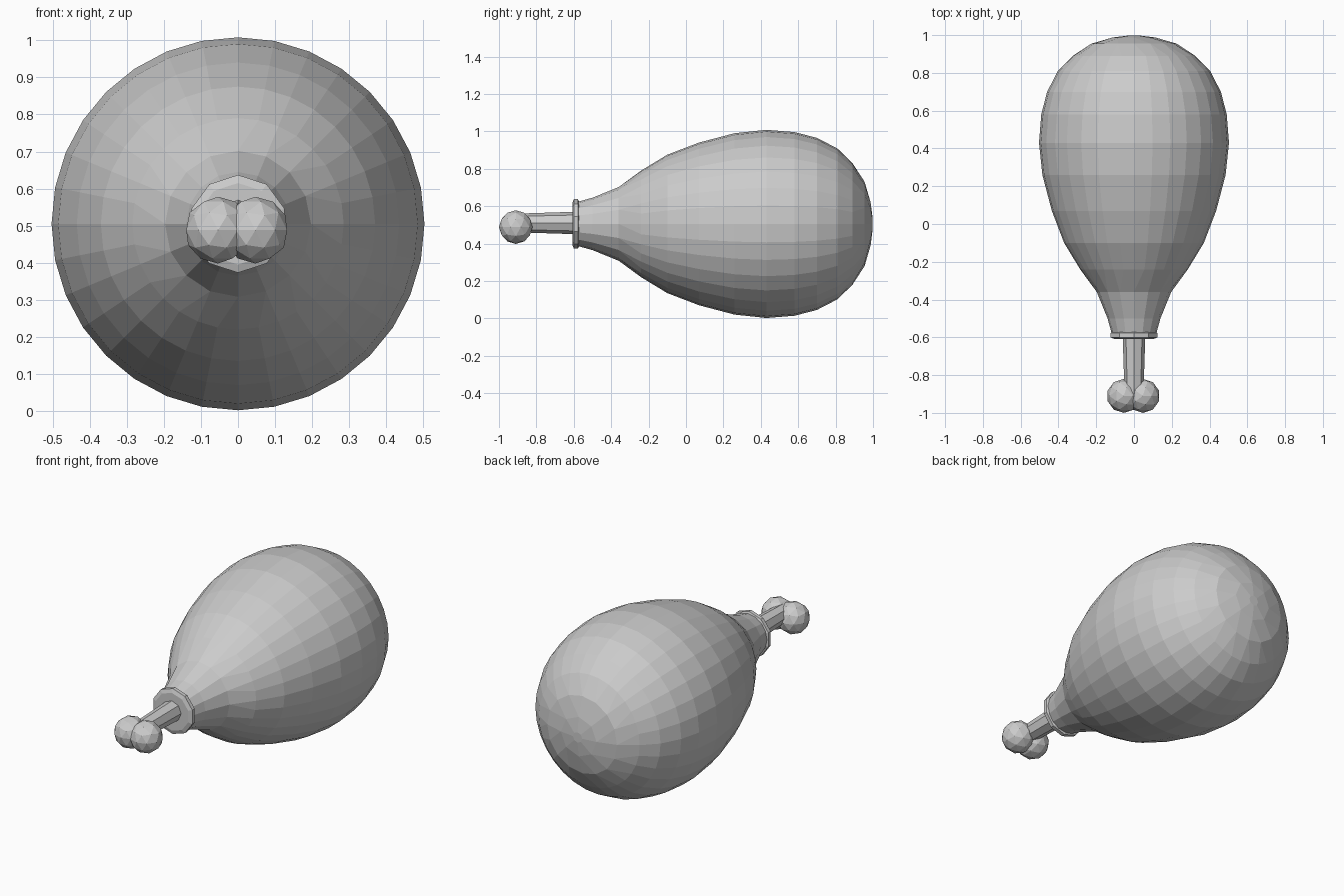
import bpy, bmesh, math
from mathutils import Matrix, Vector

cube = bpy.data.objects.get("Cube")
if cube:
    bpy.data.objects.remove(cube)

grey = bpy.data.materials.new("plain grey")
grey.use_nodes = True
colour = (0.6, 0.6, 0.6, 1)
grey.diffuse_color = colour
grey.node_tree.nodes["Principled BSDF"].inputs["Base Color"].default_value = colour

AXIS_Z = 0.505


def finish(name, bm):
    bmesh.ops.recalc_face_normals(bm, faces=bm.faces)
    mesh = bpy.data.meshes.new(name)
    bm.to_mesh(mesh)
    bm.free()
    mesh.materials.append(grey)
    obj = bpy.data.objects.new(name, mesh)
    bpy.context.collection.objects.link(obj)
    return obj


def lathe(name, profile, z=AXIS_Z):
    """Turn (y, radius, sides) rings about the y axis; sides may double or halve."""
    bm = bmesh.new()
    rings = []
    for y, r, n in profile:
        angles = [2 * math.pi * i / n for i in range(n)]
        rings.append([bm.verts.new((r * math.sin(a), y, z + r * math.cos(a))) for a in angles])
    for a, b in zip(rings, rings[1:]):
        if len(a) > len(b):
            a, b = b, a
        n, m = len(a), len(b)
        for i in range(n):
            j = (i + 1) % n
            if n == m:
                bm.faces.new((a[i], a[j], b[j], b[i]))
            else:
                mid = b[2 * i + 1]
                bm.faces.new((a[i], mid, b[2 * i]))
                bm.faces.new((a[i], a[j], b[(2 * i + 2) % m], mid))
    bm.faces.new(rings[0])
    bm.faces.new(rings[-1])
    return finish(name, bm)


# Pear-shaped body, with fewer sides towards both ends
lathe("body", [
    (-0.58, 0.118, 16), (-0.50, 0.14, 16), (-0.36, 0.197, 16),
    (-0.24, 0.285, 32), (-0.10, 0.37, 32), (0.07, 0.435, 32),
    (0.26, 0.485, 32), (0.43, 0.503, 32), (0.58, 0.491, 32),
    (0.70, 0.46, 32), (0.81, 0.403, 32), (0.89, 0.325, 32),
    (0.955, 0.225, 16), (0.987, 0.115, 8), (0.998, 0.03, 8)])

# Thin flared lip around the neck
lathe("neck_lip", [
    (-0.57, 0.115, 10), (-0.578, 0.132, 10), (-0.60, 0.132, 10), (-0.608, 0.11, 10)])

# Stem coming out of the neck
lathe("stem", [(-0.90, 0.05, 8), (-0.59, 0.06, 8)], 0.51)

# Two knobs at the end of the stem
for name, x in (("left_knob", 0.047), ("right_knob", -0.054)):
    bm = bmesh.new()
    place = Matrix.Translation(Vector((x, -0.91, 0.488)))
    bmesh.ops.create_icosphere(bm, subdivisions=2, radius=0.09, matrix=place)
    finish(name, bm)
